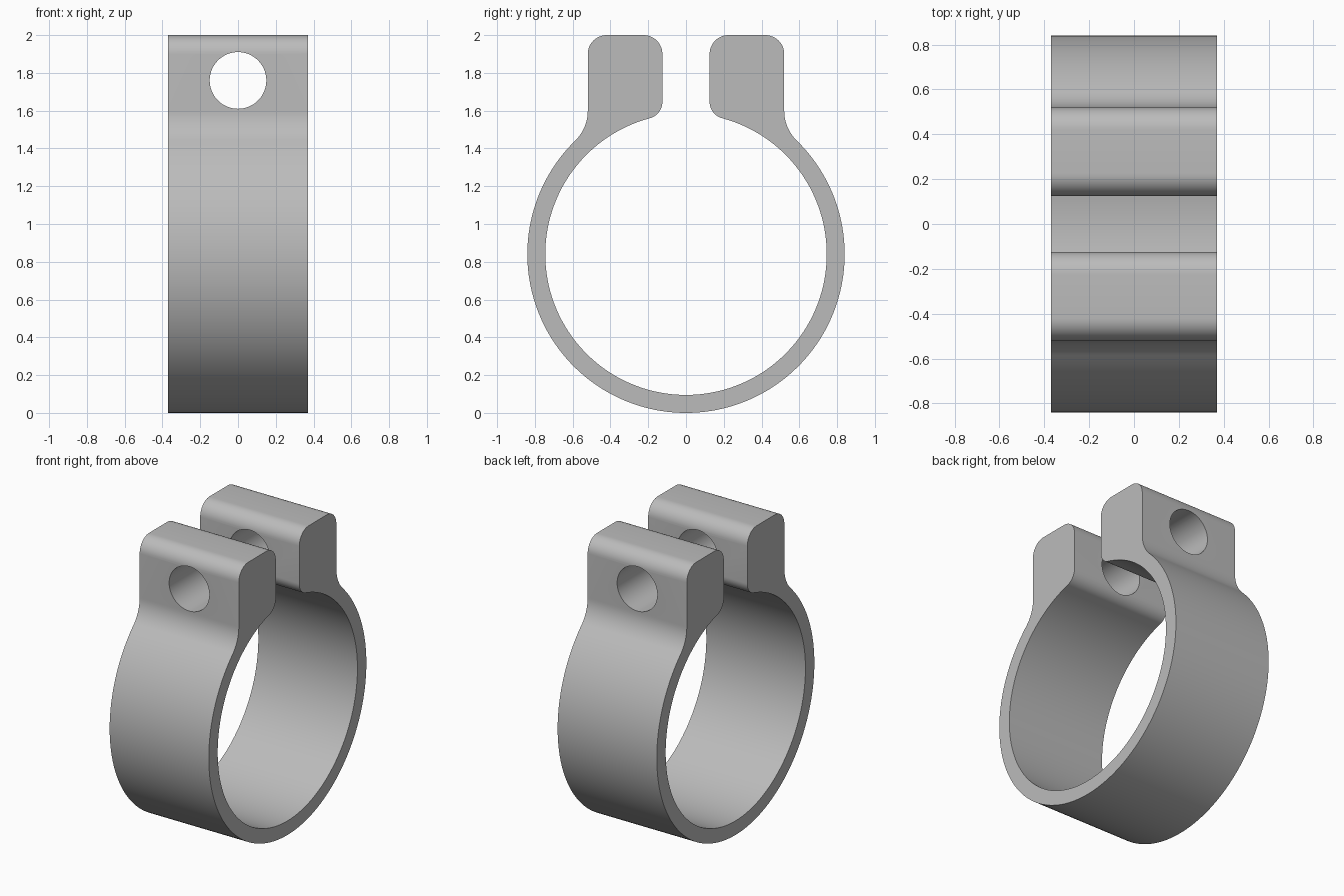
import bpy
import bmesh
from math import sin, cos, atan2, sqrt, pi

cube = bpy.data.objects.get("Cube")
if cube:
    bpy.data.objects.remove(cube, do_unlink=True)

HALF_WIDTH = 0.37
RING_Z, OUTER_R, INNER_R = 0.84, 0.84, 0.745
LUG_IN, LUG_OUT, LUG_TOP = 0.125, 0.52, 2.0
CORNER_R, NECK_R, LIP_R = 0.1, 0.22, 0.09
HOLE_Z, HOLE_R = 1.76, 0.15

steel = bpy.data.materials.new("plain grey")
steel.use_nodes = True
grey = (0.5, 0.5, 0.5, 1)
steel.diffuse_color = grey
steel.node_tree.nodes["Principled BSDF"].inputs["Base Color"].default_value = grey


def arc(cy, cz, r, start, end, steps):
    angles = [start + (end - start) * i / steps for i in range(steps + 1)]
    return [(cy + r * cos(a), cz + r * sin(a)) for a in angles]


def tangent_centre(y, distance):
    """Fillet centre at a given y and distance from the ring centre, plus its angle."""
    h = sqrt(distance ** 2 - y ** 2)
    return RING_Z + h, atan2(h, y)


# Half of the clamp profile: band outside, neck, lug, lip, band inside
neck_y, lip_y = LUG_OUT + NECK_R, LUG_IN + LIP_R
neck_z, neck_a = tangent_centre(neck_y, OUTER_R + NECK_R)
lip_z, lip_a = tangent_centre(lip_y, INNER_R + LIP_R)
corner_z = LUG_TOP - CORNER_R
half = arc(0, RING_Z, OUTER_R, -pi / 2, neck_a, 64)
half += arc(neck_y, neck_z, NECK_R, neck_a + pi, pi, 12)[1:]
half += arc(LUG_OUT - CORNER_R, corner_z, CORNER_R, 0, pi / 2, 12)
half += arc(LUG_IN + CORNER_R, corner_z, CORNER_R, pi / 2, pi, 12)
half += arc(lip_y, lip_z, LIP_R, pi, pi + lip_a, 12)
half += arc(0, RING_Z, INNER_R, lip_a, -pi / 2, 64)[1:]
profile = half + [(-y, z) for y, z in reversed(half[1:-1])]

# Extrude the full profile across the width, one half at each end of the band
bm = bmesh.new()
ends = [[bm.verts.new((x, y, z)) for y, z in profile] for x in (-HALF_WIDTH, HALF_WIDTH)]
count = len(profile)
for i in range(count):
    j = (i + 1) % count
    bm.faces.new((ends[0][i], ends[0][j], ends[1][j], ends[1][i]))
# Each side face is a strip of two halves split at the bottom of the band
inner = len(half) - 1
for ring in ends:
    bm.faces.new(ring[:inner + 1])
    bm.faces.new(ring[inner:] + ring[:1])
bmesh.ops.recalc_face_normals(bm, faces=bm.faces)
mesh = bpy.data.meshes.new("clamp_band")
bm.to_mesh(mesh)
bm.free()
mesh.materials.append(steel)
clamp = bpy.data.objects.new("clamp_band", mesh)
bpy.context.collection.objects.link(clamp)

# Bolt hole through both lugs
bpy.ops.mesh.primitive_cylinder_add(vertices=64, radius=HOLE_R, depth=3,
                                    location=(0, 0, HOLE_Z), rotation=(pi / 2, 0, 0))
cutter = bpy.context.object
cutter.name = "bolt_hole_cutter"
cutter.hide_render = True
cutter.data.materials.append(steel)
cut = clamp.modifiers.new("bolt_hole", 'BOOLEAN')
cut.operation = 'DIFFERENCE'
cut.solver = 'EXACT'
cut.object = cutter

bpy.ops.object.select_all(action='DESELECT')
clamp.select_set(True)
bpy.context.view_layer.objects.active = clamp
bpy.ops.object.modifier_apply(modifier=cut.name)
bpy.data.objects.remove(cutter, do_unlink=True)
bpy.ops.object.shade_smooth_by_angle(angle=pi / 6)
